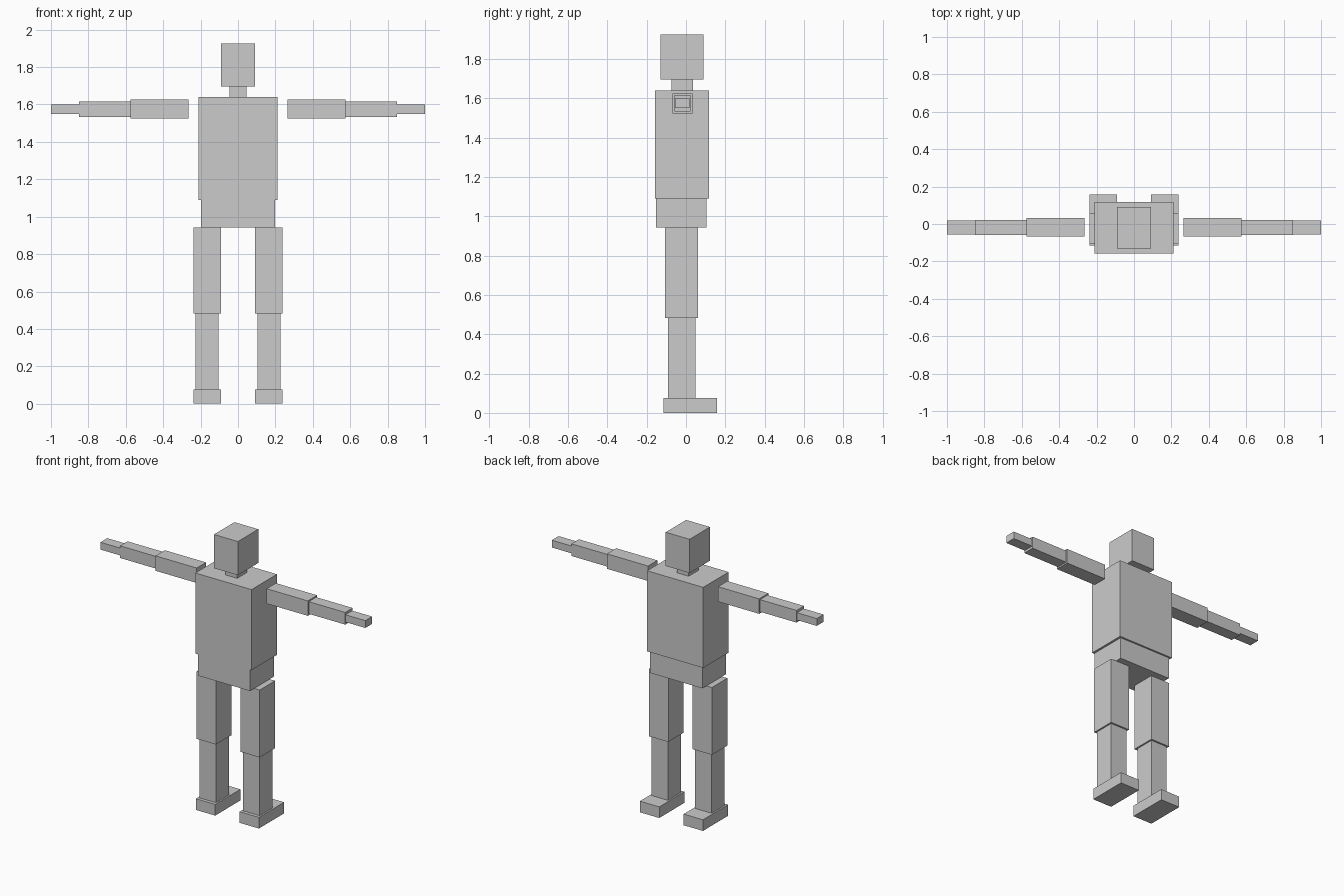
import bpy

if "Cube" in bpy.data.objects:
    bpy.data.objects.remove(bpy.data.objects["Cube"])


def box(name, x, y, z):
    """Box from (min, max) ranges on each axis."""
    verts = [(a, b, c) for a in x for b in y for c in z]
    faces = [(0, 1, 3, 2), (4, 6, 7, 5), (0, 4, 5, 1),
             (2, 3, 7, 6), (0, 2, 6, 4), (1, 5, 7, 3)]
    mesh = bpy.data.meshes.new(name)
    mesh.from_pydata(verts, [], faces)
    obj = bpy.data.objects.new(name, mesh)
    bpy.context.collection.objects.link(obj)
    return obj


# Central body: name, half width, y range, z range
for name, w, y, z in [
    ("head", 0.09, (-0.13, 0.09), (1.695, 1.925)),
    ("neck", 0.045, (-0.073, 0.035), (1.64, 1.695)),
    ("torso", 0.212, (-0.157, 0.117), (1.09, 1.64)),
    ("hips", 0.197, (-0.152, 0.105), (0.942, 1.09)),
]:
    box(name, (-w, w), y, z)

# Limbs: name, x range, y range, z range, made on both sides
for name, x, y, z in [
    ("upper_arm", (0.264, 0.575), (-0.068, 0.032), (1.524, 1.626)),
    ("forearm", (0.575, 0.85), (-0.058, 0.022), (1.534, 1.617)),
    ("hand", (0.85, 1.0), (-0.055, 0.018), (1.55, 1.6)),
    ("thigh", (0.092, 0.238), (-0.106, 0.06), (0.482, 0.942)),
    ("shin", (0.103, 0.227), (-0.091, 0.048), (0.076, 0.482)),
    ("foot", (0.092, 0.238), (-0.114, 0.157), (0.0, 0.076)),
]:
    box("right_" + name, x, y, z)
    box("left_" + name, (-x[1], -x[0]), y, z).data.flip_normals()
for obj in bpy.context.collection.objects:
    if obj.name.startswith("left_"):
        obj.data.flip_normals()
